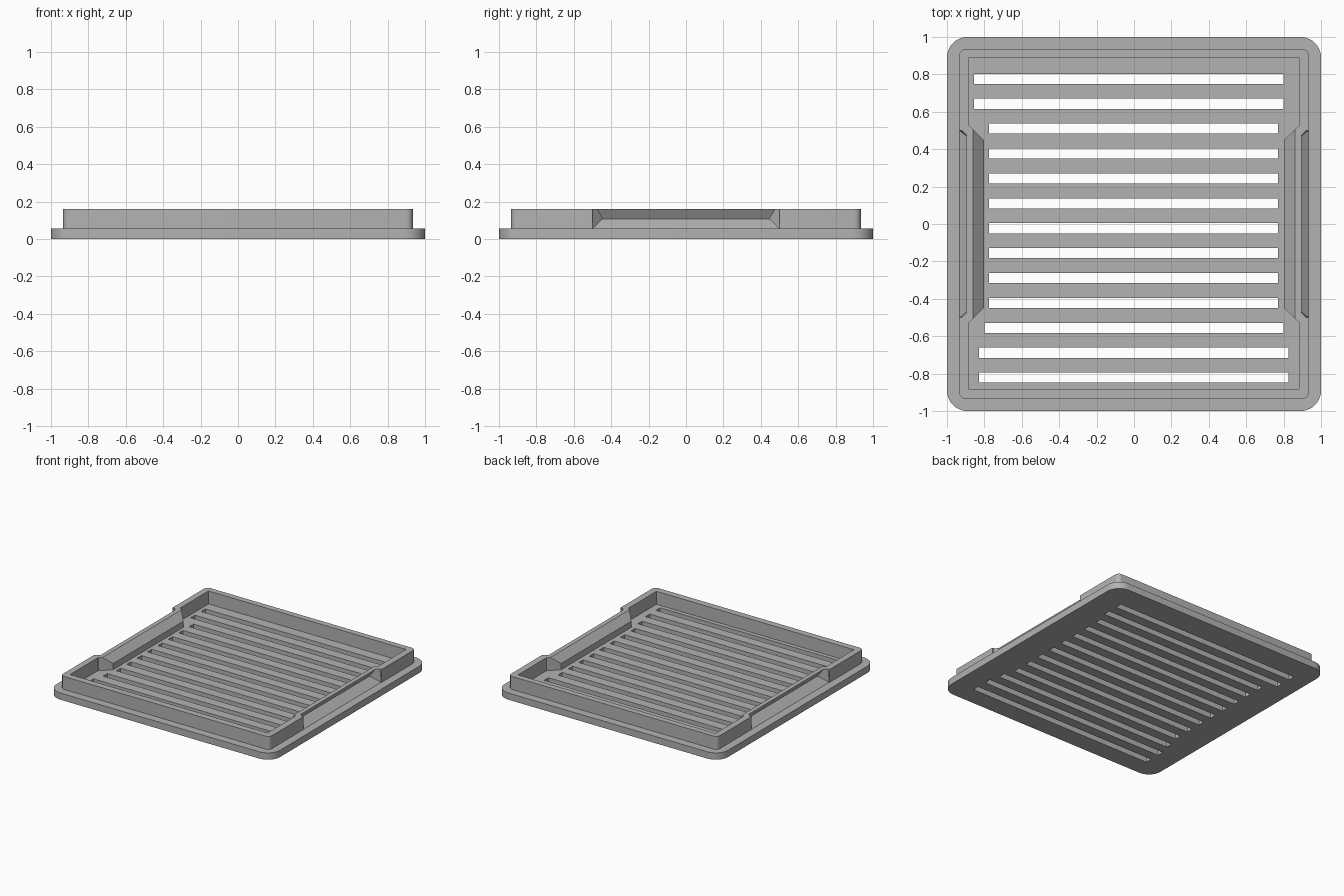
import bpy, bmesh, math

if "Cube" in bpy.data.objects:
    bpy.data.objects.remove(bpy.data.objects["Cube"], do_unlink=True)

grey = bpy.data.materials.new("plain grey")
grey.use_nodes = True
grey.diffuse_color = (0.45, 0.45, 0.45, 1)
grey.node_tree.nodes["Principled BSDF"].inputs["Base Color"].default_value = grey.diffuse_color

BASE_TOP, RIM_TOP = 0.055, 0.16


def make(name, bm):
    bmesh.ops.recalc_face_normals(bm, faces=bm.faces)
    mesh = bpy.data.meshes.new(name)
    bm.to_mesh(mesh)
    bm.free()
    mesh.materials.append(grey)
    ob = bpy.data.objects.new(name, mesh)
    bpy.context.collection.objects.link(ob)
    return ob


def add_box(bm, x0, x1, y0, y1, z0, z1):
    cube = bmesh.ops.create_cube(bm, size=1)["verts"]
    bmesh.ops.scale(bm, vec=(x1 - x0, y1 - y0, z1 - z0), verts=cube)
    bmesh.ops.translate(bm, vec=((x0 + x1) / 2, (y0 + y1) / 2, (z0 + z1) / 2), verts=cube)


def rounded_slab(name, half, radius, z0, z1, steps=10):
    bm = bmesh.new()
    ring = []
    c = half - radius
    for q, (sx, sy) in enumerate([(1, 1), (-1, 1), (-1, -1), (1, -1)]):
        for i in range(steps + 1):
            a = (q + i / steps) * math.pi / 2
            ring.append(bm.verts.new((sx * c + radius * math.cos(a), sy * c + radius * math.sin(a), z0)))
    face = bm.faces.new(ring)
    top = bmesh.ops.extrude_face_region(bm, geom=[face])["geom"]
    bmesh.ops.translate(bm, vec=(0, 0, z1 - z0), verts=[g for g in top if isinstance(g, bmesh.types.BMVert)])
    return make(name, bm)


def side_hull(name, side, points):
    """Convex solid on one side, mirrored front to back."""
    bm = bmesh.new()
    for x, y, z in points:
        for s in (-1, 1):
            bm.verts.new((side * x, s * y, z))
    out = bmesh.ops.convex_hull(bm, input=bm.verts)
    loose = [v for v in out["geom_interior"] if isinstance(v, bmesh.types.BMVert)]
    bmesh.ops.delete(bm, geom=loose, context="VERTS")
    bmesh.ops.dissolve_limit(bm, angle_limit=0.01, verts=bm.verts, edges=bm.edges)
    return make(name, bm)


def boolean(target, tool, operation):
    tool.hide_render = True
    mod = target.modifiers.new(operation.lower(), "BOOLEAN")
    mod.operation, mod.solver, mod.object = operation, "EXACT", tool
    bpy.context.view_layer.objects.active = target
    bpy.ops.object.modifier_apply(modifier=mod.name)
    bpy.data.objects.remove(tool, do_unlink=True)


# Base plate with rows of drain slots
base = rounded_slab("base_plate", 1.0, 0.11, 0, BASE_TOP)
spans = [(-0.855, 0.8)] * 2 + [(-0.775, 0.77)] * 8 + [(-0.8, 0.8)] + [(-0.83, 0.825)] * 2
bm = bmesh.new()
for row, (x0, x1) in enumerate(spans):
    y = 0.776 - row * 0.1331
    add_box(bm, x0, x1, y - 0.027, y + 0.027, -0.1, 0.2)
boolean(base, make("slot_cutter", bm), "DIFFERENCE")

# Raised rim around the plate
rim = rounded_slab("raised_rim", 0.935, 0.035, BASE_TOP - 0.005, RIM_TOP, 6)
bm = bmesh.new()
add_box(bm, -0.885, 0.882, -0.882, 0.887, -0.1, 0.3)
boolean(rim, make("cavity_cutter", bm), "DIFFERENCE")

# Finger grips: inward bulge and outer V groove on both sides
for side in (-1, 1):
    low = BASE_TOP - 0.005
    bulge = [(0.91, 0.53, low), (0.91, 0.53, RIM_TOP), (0.88, 0.525, low), (0.88, 0.525, RIM_TOP),
             (0.86, 0.505, RIM_TOP), (0.803, 0.448, 0.105), (0.803, 0.448, low)]
    boolean(rim, side_hull("grip_bulge", side, bulge), "UNION")
    groove = [(0.932, 0.5, BASE_TOP), (1.1, 0.5, BASE_TOP), (1.1, 0.5, 0.2),
              (0.92, 0.5, RIM_TOP), (0.92, 0.5, 0.2), (0.865, 0.445, 0.108)]
    boolean(rim, side_hull("groove_cutter", side, groove), "DIFFERENCE")

# Smooth rounded corners, crisp edges
for ob in (base, rim):
    bpy.ops.object.select_all(action="DESELECT")
    ob.select_set(True)
    bpy.context.view_layer.objects.active = ob
    bpy.ops.object.shade_smooth_by_angle(angle=math.radians(30))
